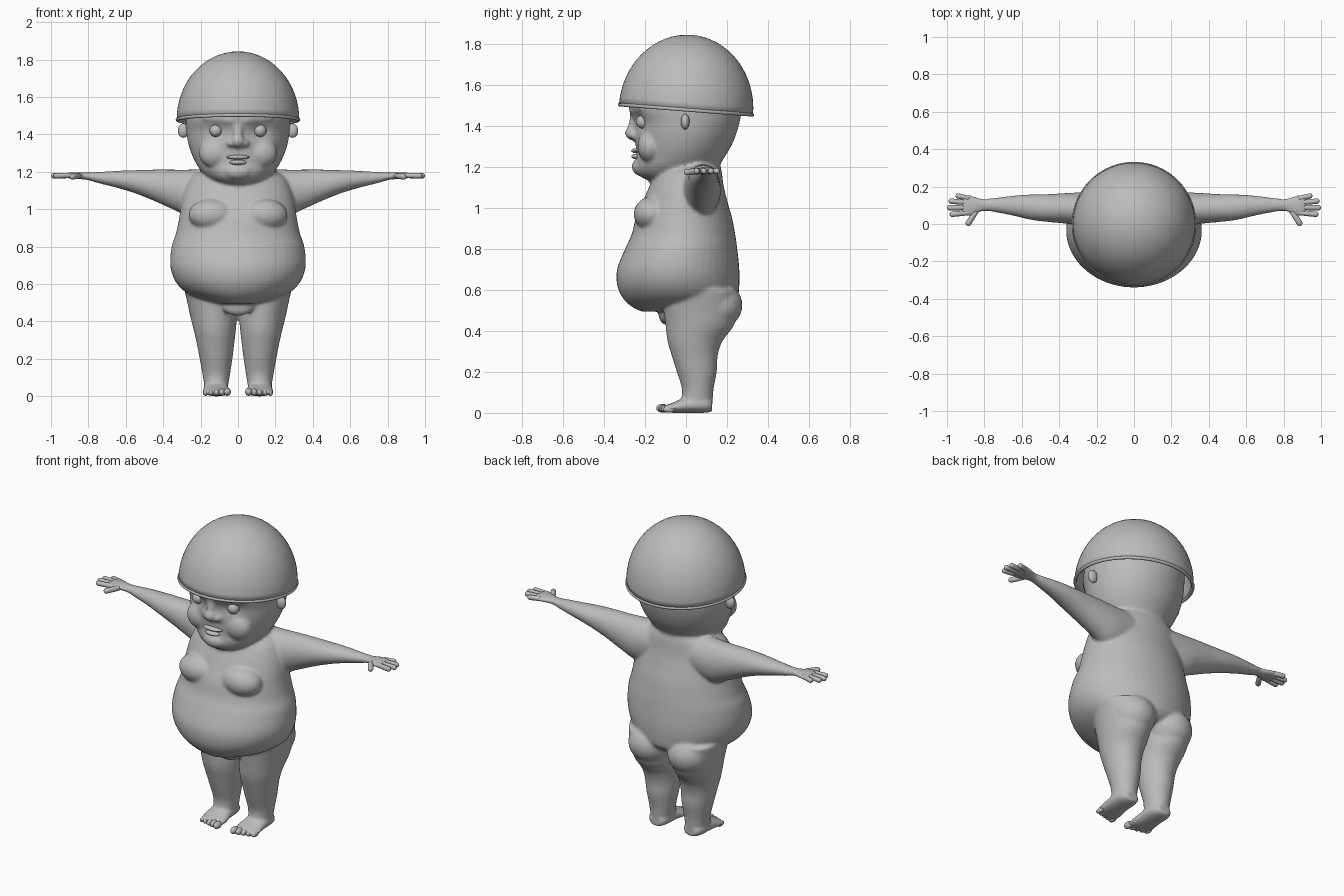
import bpy, bmesh, math
from mathutils import Matrix, Vector

cube = bpy.data.objects.get("Cube")
if cube:
    bpy.data.objects.remove(cube, do_unlink=True)

clay = bpy.data.materials.new("clay_grey")
clay.use_nodes = True
grey = (0.5, 0.5, 0.5, 1)
clay.diffuse_color = grey
clay.node_tree.nodes["Principled BSDF"].inputs["Base Color"].default_value = grey

SIDES = (1, -1)


def densify(rows, steps=6):
    """Smooth a table of cross-sections with a Catmull-Rom spline."""
    out = []
    last = len(rows) - 1
    for i in range(last):
        p, a, b, n = rows[max(i - 1, 0)], rows[i], rows[i + 1], rows[min(i + 2, last)]
        for s in range(steps):
            t = s / steps
            out.append([q + 0.5 * t * ((c - o) + t * (2 * o - 5 * q + 4 * c - d + t * (3 * (q - c) + d - o)))
                        for o, q, c, d in zip(p, a, b, n)])
    return out + [list(rows[last])]


def loft(bm, axis, rows, side=1, segs=48):
    """Closed skin over oval sections: (position, u min, u max, v min, v max)."""
    rings = []
    for t, u0, u1, v0, v1 in densify(rows):
        ring = []
        for k in range(segs):
            a = math.tau * k / segs
            u = (u0 + u1) / 2 + (u1 - u0) / 2 * math.cos(a)
            v = (v0 + v1) / 2 + (v1 - v0) / 2 * math.sin(a)
            x, y, z = {"x": (t, u, v), "y": (u, t, v), "z": (u, v, t)}[axis]
            ring.append(bm.verts.new((x * side, y, z)))
        rings.append(ring)
    for lo, hi in zip(rings, rings[1:]):
        for k in range(segs):
            j = (k + 1) % segs
            bm.faces.new((lo[k], lo[j], hi[j], hi[k]))
    bm.faces.new(rings[0])
    bm.faces.new(rings[-1])
    return [v for r in rings for v in r]


def blob(bm, centre, size):
    m = Matrix.Translation(centre) @ Matrix.Diagonal((*size, 1))
    bmesh.ops.create_uvsphere(bm, u_segments=24, v_segments=16, radius=1, matrix=m)


def capsule(bm, a, b, r):
    a, b = Vector(a), Vector(b)
    half = (b - a).length / 2
    verts = bmesh.ops.create_uvsphere(bm, u_segments=16, v_segments=10, radius=r)["verts"]
    turn = (b - a).to_track_quat("Z", "Y").to_matrix().to_4x4()
    for v in verts:
        v.co.z += half if v.co.z > -1e-5 else -half
        v.co = Matrix.Translation((a + b) / 2) @ turn @ v.co


def finish(bm, name):
    bmesh.ops.recalc_face_normals(bm, faces=bm.faces[:])
    mesh = bpy.data.meshes.new(name)
    bm.to_mesh(mesh)
    bm.free()
    mesh.shade_smooth()
    mesh.materials.append(clay)
    ob = bpy.data.objects.new(name, mesh)
    bpy.context.collection.objects.link(ob)
    return ob


def oval(z, half, front, back):
    return (z, -half, half, front, back)


# Body: overlapping forms fused into one skin
bm = bmesh.new()
loft(bm, "z", [oval(*r) for r in (
    (.495, .1, -.22, .1), (.52, .2, -.268, .2), (.56, .285, -.308, .25),
    (.62, .338, -.335, .26), (.7, .362, -.336, .26), (.8, .355, -.297, .25),
    (.87, .332, -.265, .24), (.95, .315, -.245, .225), (1.02, .305, -.215, .205),
    (1.1, .285, -.18, .185), (1.17, .25, -.14, .175), (1.215, .18, -.08, .165))])

# Head with sunken eye sockets
head = loft(bm, "z", [oval(*r) for r in (
    (1.12, .1, -.16, .1), (1.16, .155, -.232, .14), (1.2, .195, -.248, .16),
    (1.25, .227, -.242, .19), (1.3, .25, -.245, .22), (1.36, .268, -.25, .245),
    (1.42, .276, -.256, .262), (1.48, .28, -.278, .272), (1.55, .275, -.272, .275),
    (1.65, .24, -.235, .24), (1.74, .15, -.15, .15), (1.78, .04, -.04, .04))], segs=64)
for v in head:
    if v.co.y < 0:
        d = (abs(v.co.x) - .115) ** 2 + (v.co.z - 1.42) ** 2
        v.co.y += .022 * math.exp(-d / .05 ** 2)
blob(bm, (0, -.215, 1.2), (.075, .05, .045))
capsule(bm, (0, -.25, 1.45), (0, -.262, 1.37), .024)
blob(bm, (0, -.26, 1.365), (.036, .038, .036))
blob(bm, (0, -.1, .49), (.09, .035, .06))

for s in SIDES:
    # Cheeks, brows, nostrils, chest and buttocks
    blob(bm, (s * .12, -.175, 1.3), (.09, .062, .08))
    capsule(bm, (s * .04, -.262, 1.475), (s * .17, -.212, 1.49), .018)
    blob(bm, (s * .036, -.25, 1.352), (.023, .026, .021))
    blob(bm, (s * .14, -.165, .97), (.125, .09, .085))
    blob(bm, (s * .13, .14, .525), (.128, .136, .12))
    # Leg and foot
    loft(bm, "z", (
        (.02, .06, .17, 0, .12), (.06, .052, .18, -.02, .13), (.12, .042, .19, -.02, .135),
        (.2, .03, .205, -.045, .15), (.28, .02, .22, -.07, .155), (.35, .012, .236, -.09, .178),
        (.43, .005, .256, -.1, .235), (.52, .003, .275, -.11, .25), (.6, .01, .295, -.11, .24)), s)
    loft(bm, "y", (
        (-.11, .04, .185, .004, .034), (-.06, .038, .19, 0, .052), (0, .048, .186, 0, .075),
        (.09, .055, .18, 0, .08), (.128, .075, .155, .006, .06)), s)
    # Arm and palm
    loft(bm, "x", (
        (.12, -.04, .165, .98, 1.215), (.25, -.02, .17, .96, 1.212), (.35, 0, .166, 1, 1.212),
        (.45, .01, .16, 1.045, 1.212), (.55, .022, .158, 1.085, 1.209), (.65, .045, .151, 1.115, 1.205),
        (.75, .064, .139, 1.14, 1.199), (.81, .068, .135, 1.157, 1.196), (.87, .04, .154, 1.162, 1.198),
        (.92, .043, .156, 1.166, 1.195)), s)
body = finish(bm, "body")
fuse = body.modifiers.new("fuse", "REMESH")
fuse.mode = "VOXEL"
fuse.voxel_size = .009
fuse.use_smooth_shade = True
soften = body.modifiers.new("soften", "SMOOTH")
soften.factor = .5
soften.iterations = 7

# Lips
bm = bmesh.new()
blob(bm, (0, -.24, 1.278), (.062, .027, .012))
blob(bm, (0, -.238, 1.25), (.046, .028, .014))
finish(bm, "lips")

for s, label in zip(SIDES, ("left", "right")):
    # Eye and ear
    bm = bmesh.new()
    blob(bm, (s * .118, -.21, 1.42), (.034, .034, .034))
    finish(bm, label + "_eye")
    bm = bmesh.new()
    blob(bm, (s * .292, -.004, 1.42), (.03, .021, .038))
    finish(bm, label + "_ear")
    # Fingers and thumb
    bm = bmesh.new()
    for base_y, tip_x, tip_y in ((.138, .94, .15), (.114, .977, .122), (.088, .986, .087), (.06, .972, .052)):
        capsule(bm, (s * .89, base_y, 1.181), (s * tip_x, tip_y, 1.179), .0145)
    capsule(bm, (s * .85, .06, 1.178), (s * .885, .005, 1.174), .0155)
    finish(bm, label + "_fingers")
    # Toes, largest on the inside
    bm = bmesh.new()
    for i in range(5):
        r = .021 - .0015 * i
        blob(bm, (s * (.057 + .029 * i), -.115 + .008 * i, r + .002), (r * .9, .03, r))
    finish(bm, label + "_toes")

# Helmet: tilted half dome with a rolled rim
tilt = Matrix.Translation((0, 0, 1.478)) @ Matrix.Rotation(math.radians(-4.4), 4, "X")
bm = bmesh.new()
bmesh.ops.create_uvsphere(bm, u_segments=64, v_segments=32, radius=1)
bmesh.ops.delete(bm, geom=[v for v in bm.verts if v.co.z < -1e-4], context="VERTS")
bmesh.ops.transform(bm, matrix=tilt @ Matrix.Diagonal((.328, .328, .366, 1)), verts=bm.verts[:])
helmet = finish(bm, "helmet")
shell = helmet.modifiers.new("shell", "SOLIDIFY")
shell.thickness = .014
shell.offset = -1

bpy.ops.mesh.primitive_torus_add(major_radius=.324, minor_radius=.009, major_segments=64, minor_segments=10)
rim = bpy.context.object
rim.name = "helmet_rim"
rim.matrix_world = tilt
rim.data.materials.append(clay)
bpy.ops.object.shade_smooth()
